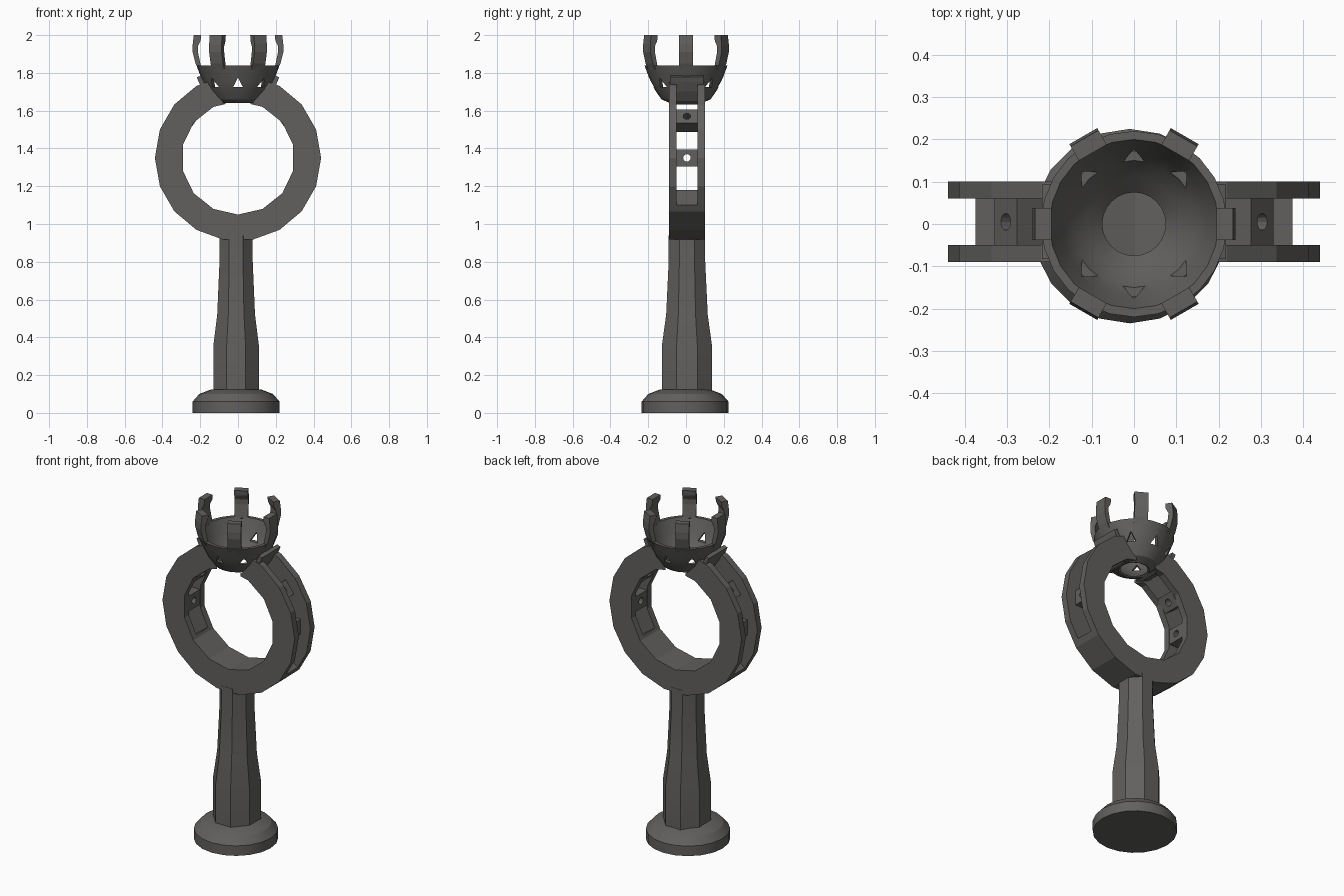
import bpy, bmesh, math
from mathutils import Matrix

if "Cube" in bpy.data.objects:
    bpy.data.objects.remove(bpy.data.objects["Cube"])

mat = bpy.data.materials.new("dark grey metal")
mat.diffuse_color = (0.12, 0.117, 0.112, 1)
mat.use_nodes = True
mat.node_tree.nodes["Principled BSDF"].inputs["Base Color"].default_value = mat.diffuse_color
CZ = 1.35  # ring centre height


def finish(name, bm, smooth=True):
    bmesh.ops.recalc_face_normals(bm, faces=bm.faces[:])
    me = bpy.data.meshes.new(name)
    bm.to_mesh(me)
    bm.free()
    me.materials.append(mat)
    ob = bpy.data.objects.new(name, me)
    bpy.context.collection.objects.link(ob)
    if smooth:
        bpy.ops.object.select_all(action='DESELECT')
        bpy.context.view_layer.objects.active = ob
        ob.select_set(True)
        bpy.ops.object.shade_smooth_by_angle(angle=math.radians(24))
    return ob


def prism(name, pts, y0, y1, smooth=False):
    """Extrude an x-z outline along y."""
    bm = bmesh.new()
    a = [bm.verts.new((x, y0, z)) for x, z in pts]
    b = [bm.verts.new((x, y1, z)) for x, z in pts]
    bm.faces.new(a)
    bm.faces.new(b[::-1])
    for i in range(len(pts)):
        j = (i + 1) % len(pts)
        bm.faces.new((a[i], b[i], b[j], a[j]))
    return finish(name, bm, smooth)


def lathe(name, prof, n, phase=0, closed=False, smooth=True):
    """Turn an r-z profile about the z axis."""
    bm = bmesh.new()
    rings = []
    for r, z in prof:
        rings.append([bm.verts.new((r * math.cos(phase + math.tau * i / n),
                                    r * math.sin(phase + math.tau * i / n), z)) for i in range(n)])
    pairs = list(zip(rings, rings[1:]))
    if closed:
        pairs.append((rings[-1], rings[0]))
    else:
        bm.faces.new(rings[0])
        bm.faces.new(rings[-1])
    for a, b in pairs:
        for i in range(n):
            j = (i + 1) % n
            bm.faces.new((a[i], a[j], b[j], b[i]))
    return finish(name, bm, smooth)


def cut(ob, cutter):
    m = ob.modifiers.new("cut", 'BOOLEAN')
    m.operation, m.solver, m.object = 'DIFFERENCE', 'EXACT', cutter
    bpy.context.view_layer.objects.active = ob
    bpy.ops.object.modifier_apply(modifier=m.name)
    bpy.data.objects.remove(cutter)


def arc(r, a0, a1, n):
    return [(r * math.cos(math.radians(a0 + (a1 - a0) * i / n)),
             CZ + r * math.sin(math.radians(a0 + (a1 - a0) * i / n))) for i in range(n + 1)]


# Foot and stem
foot = lathe("foot", [(.23, 0), (.23, .06), (.195, .1), (.13, .125)], 20)
foot.location = (-.01, -.005, 0)
k = 1 / math.cos(math.pi / 8)
stem = lathe("stem", [(.12 * k, .1), (.12 * k, .36), (.1 * k, .52), (.088 * k, .8), (.088 * k, .94)],
             8, math.pi / 8)
stem.scale.y = 1.1
stem.location = (-.01, .005, 0)

# Ring band: many-sided band with a channel open above the solid lower part
ring = prism("ring_band", arc(.44, 0, 360, 18)[:-1], -.09, .10)
cut(ring, prism("finger_hole", arc(.30, 90, 450, 14)[:-1], -.3, .3))
cut(ring, prism("channel", arc(.5, -35, 215, 18) + arc(.2, 215, -35, 18), -.05, .06))

# Cup profile; a solid version trims the ring
outer = [(.085, 1.64), (.13, 1.66), (.165, 1.71), (.19, 1.76), (.22, 1.84)]
inner = [(.20, 1.84), (.172, 1.765), (.145, 1.715), (.11, 1.68), (.075, 1.645)]
cut(ring, lathe("cup_space", [(.12, 1.58), (.12, 1.65)] + outer[1:] + [(.24, 1.9)], 24, smooth=False))

# Pierced bridges and end straps between the two ring plates
for s, side in ((1, "right"), (-1, "left")):
    for tag, ang in (("lower", 0), ("upper", 36)):
        t = .045
        br = prism(f"{side}_{tag}_bridge", [(.295, -t), (.375, -t), (.375, t), (.295, t)], -.055, .065)
        bm = bmesh.new()
        bmesh.ops.create_cone(bm, cap_ends=True, segments=12, radius1=.02, radius2=.02, depth=.3,
                              matrix=Matrix.Translation((.335, .005, 0)) @ Matrix.Rotation(math.pi / 2, 4, 'Y'))
        cut(br, finish("bridge_hole", bm, False))
        a = math.radians(ang if s > 0 else 180 - ang)
        br.rotation_euler.y = -a
        br.location.z = CZ
    p = outer[:4] + [(.2, 1.785)]
    strap = [(s * (x - .004), z) for x, z in p] + [(s * (x + .018), z - .008) for x, z in p[::-1]]
    prism(f"{side}_end_strap", strap, -.083, .093)

# Stone cup with triangular piercings
cup = lathe("stone_cup", outer + inner, 24, closed=True)
for ang in (45, 90, 135, 225, 270, 315):
    c = prism("piercing", [(-.026, 1.725), (.026, 1.725), (0, 1.775)], .1, .3)
    c.rotation_euler.z = math.radians(ang - 90)
    bpy.context.view_layer.update()
    cut(cup, c)

# Six claws around the rim
claw = [(.208, 1.815), (.225, 1.85), (.24, 1.91), (.24, 1.95), (.234, 2.0),
        (.195, 2.0), (.198, 1.97), (.213, 1.94), (.212, 1.91), (.196, 1.835)]
for i in range(6):
    c = prism(f"claw_{i + 1}", claw, -.038, .038)
    c.rotation_euler.z = i * math.pi / 3
